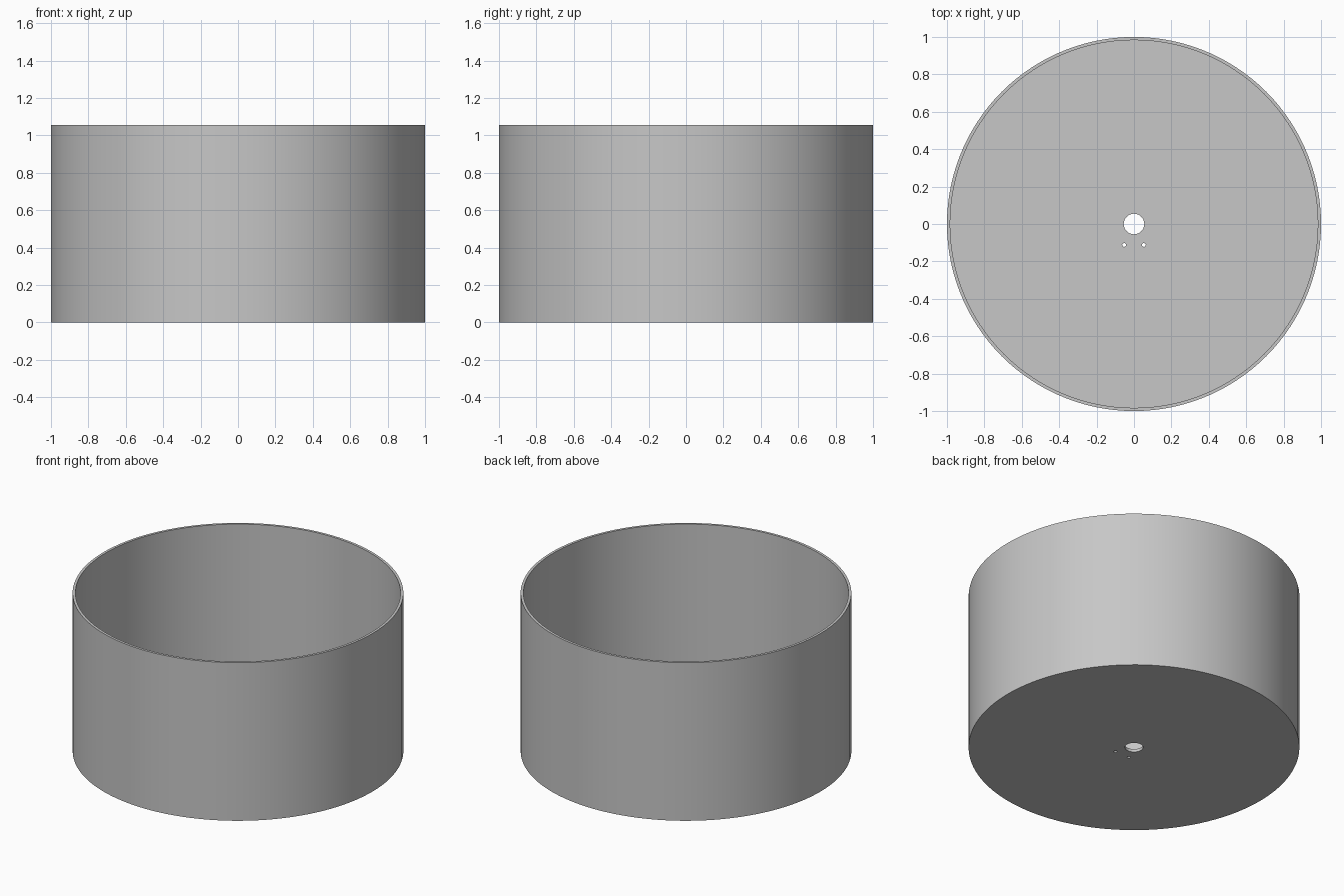
import bpy
import bmesh
from mathutils import Matrix, Vector

old = bpy.data.objects.get("Cube")
if old:
    bpy.data.objects.remove(old, do_unlink=True)

RADIUS, HEIGHT = 1.0, 1.055
WALL, FLOOR = 0.017, 0.02
SIDES = 120

# Plain grey material
grey = bpy.data.materials.new("plain grey")
grey.use_nodes = True
colour = (0.57, 0.57, 0.57, 1.0)
grey.diffuse_color = colour
grey.node_tree.nodes["Principled BSDF"].inputs["Base Color"].default_value = colour


def cylinder(name, radius, bottom, top, sides, x=0.0, y=0.0):
    """Upright capped cylinder between two heights."""
    bm = bmesh.new()
    place = Matrix.Translation(Vector((x, y, (bottom + top) / 2)))
    bmesh.ops.create_cone(bm, cap_ends=True, segments=sides, radius1=radius,
                          radius2=radius, depth=top - bottom, matrix=place)
    mesh = bpy.data.meshes.new(name)
    bm.to_mesh(mesh)
    bm.free()
    mesh.materials.append(grey)
    obj = bpy.data.objects.new(name, mesh)
    bpy.context.collection.objects.link(obj)
    return obj


# Round tub, solid before cutting
tub = cylinder("round_tub", RADIUS, 0, HEIGHT, SIDES)

# Hollow interior, central drain hole and two pin holes
cutters = [
    cylinder("interior_cutter", RADIUS - WALL, FLOOR, HEIGHT + 0.2, SIDES),
    cylinder("centre_hole_cutter", 0.055, -0.1, 0.1, 48),
]
for side, x in (("left", 0.053), ("right", -0.053)):
    cutters.append(cylinder(side + "_pin_hole_cutter", 0.01, -0.1, 0.1, 24, x, -0.112))

for cutter in cutters:
    cutter.hide_render = True
    cut = tub.modifiers.new(cutter.name, "BOOLEAN")
    cut.operation = "DIFFERENCE"
    cut.solver = "EXACT"
    cut.object = cutter

# Bake the cuts, then discard the cutters
bpy.context.view_layer.update()
graph = bpy.context.evaluated_depsgraph_get()
result = bpy.data.meshes.new_from_object(tub.evaluated_get(graph))
tub.modifiers.clear()
tub.data = result
result.name = "round_tub"
for cutter in cutters:
    bpy.data.objects.remove(cutter, do_unlink=True)

# Smooth curved walls, sharp rims
bpy.ops.object.select_all(action="DESELECT")
tub.select_set(True)
bpy.context.view_layer.objects.active = tub
bpy.ops.object.shade_smooth_by_angle(angle=0.5)
